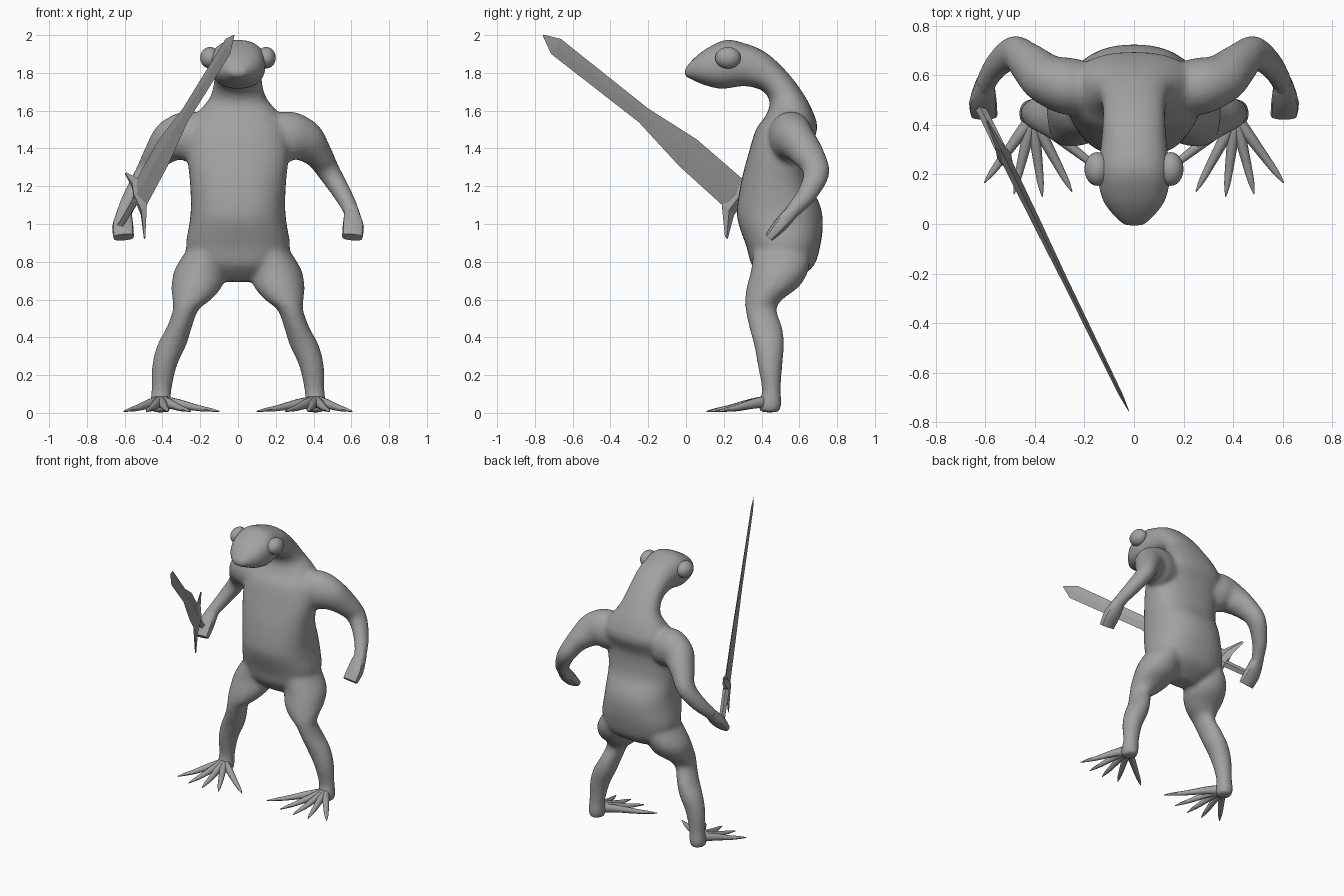
import bpy, bmesh, math
from mathutils import Vector as V

if "Cube" in bpy.data.objects:
    bpy.data.objects.remove(bpy.data.objects["Cube"])

skin = bpy.data.materials.new("plain_grey")
skin.diffuse_color = (0.36, 0.36, 0.36, 1)
skin.use_nodes = True
skin.node_tree.nodes["Principled BSDF"].inputs["Base Color"].default_value = skin.diffuse_color


def spline(rings, steps):
    """Catmull-Rom blend of rings, each ring = (centre, half axis u, half axis v)."""
    out = []
    for i in range(len(rings) - 1):
        p = [rings[max(0, min(len(rings) - 1, i + k))] for k in (-1, 0, 1, 2)]
        for s in range(steps):
            t = s / steps
            out.append([0.5 * (2 * b + (c - a) * t + (2 * a - 5 * b + 4 * c - d) * t * t
                               + (3 * b - a - 3 * c + d) * t ** 3) for a, b, c, d in zip(*p)])
    return out + [rings[-1]]


def loft(bm, rings, sides=24, power=1.0, steps=4):
    """Skin a closed tube over the rings; power < 1 makes sections boxier."""
    def sp(c):
        return math.copysign(abs(c) ** power, c)
    loops = []
    for c, u, v in (spline(rings, steps) if steps > 1 else rings):
        ang = [2 * math.pi * k / sides for k in range(sides)]
        loops.append([bm.verts.new(c + u * sp(round(math.cos(a), 6)) + v * sp(round(math.sin(a), 6))) for a in ang])
    for a, b in zip(loops, loops[1:]):
        for k in range(sides):
            n = (k + 1) % sides
            bm.faces.new((a[k], a[n], b[n], b[k]))
    bm.faces.new(loops[0][::-1])
    bm.faces.new(loops[-1])


def tube(points, mirror=1):
    """Rings square to a path of (x, y, z, radius across, radius deep)."""
    pts = [V((p[0] * mirror, p[1], p[2])) for p in points]
    rings = []
    for i, p in enumerate(points):
        t = (pts[min(i + 1, len(pts) - 1)] - pts[max(i - 1, 0)]).normalized()
        side = V((0, 1, 0)).cross(t)
        if side.length < 0.5:
            side = V((0, 0, 1)).cross(t)
        side.normalize()
        rings.append((pts[i], side * p[3], t.cross(side) * p[4]))
    return rings


def finish(name, bm, smooth=True):
    bmesh.ops.recalc_face_normals(bm, faces=bm.faces)
    mesh = bpy.data.meshes.new(name)
    bm.to_mesh(mesh)
    bm.free()
    mesh.materials.append(skin)
    ob = bpy.data.objects.new(name, mesh)
    bpy.context.collection.objects.link(ob)
    if smooth:
        bpy.ops.object.select_all(action='DESELECT')
        ob.select_set(True)
        bpy.context.view_layer.objects.active = ob
        bpy.ops.object.shade_smooth_by_angle(angle=math.radians(40))
    return ob


# torso, neck and head: front y, z / back y, z / half width
trunk = [(.43, .70, .55, .69, .10), (.35, .78, .67, .77, .24), (.32, .88, .71, .88, .275),
         (.278, 1.0, .725, 1.0, .258), (.27, 1.08, .71, 1.1, .25), (.293, 1.23, .655, 1.22, .255),
         (.33, 1.37, .65, 1.38, .27), (.37, 1.5, .695, 1.5, .265), (.42, 1.57, .67, 1.6, .215),
         (.443, 1.63, .615, 1.7, .15), (.43, 1.68, .53, 1.81, .128), (.385, 1.715, .42, 1.91, .127),
         (.30, 1.73, .31, 1.957, .135), (.19, 1.715, .21, 1.975, .147), (.10, 1.735, .11, 1.93, .13),
         (.04, 1.76, .045, 1.88, .09), (-.01, 1.785, -.005, 1.825, .04)]
body = bmesh.new()
rings = []
for fy, fz, by, bz, w in trunk:
    a, b = V((0, fy, fz)), V((0, by, bz))
    rings.append(((a + b) / 2, V((w, 0, 0)), (b - a) / 2))
loft(body, rings, 32, 0.85)

# legs: z / x centre / half width / front y / back y
leg = [(.88, .15, .11, .36, .66), (.76, .20, .135, .345, .65), (.67, .218, .134, .322, .60),
       (.60, .245, .103, .312, .51), (.545, .277, .068, .315, .48), (.45, .312, .067, .335, .51),
       (.36, .35, .077, .36, .52), (.25, .389, .066, .38, .51), (.12, .405, .053, .402, .502),
       (.05, .41, .056, .385, .507), (.003, .41, .047, .39, .495)]
# arms: x, y, z, radius across, radius deep
arm = [(.18, .54, 1.46, .125, .11), (.28, .56, 1.46, .135, .115), (.36, .59, 1.435, .11, .10),
       (.43, .65, 1.36, .075, .085), (.485, .69, 1.27, .06, .07), (.55, .645, 1.165, .05, .055),
       (.595, .575, 1.08, .043, .042), (.605, .53, 1.03, .045, .035)]
for m in (-1, 1):
    loft(body, [(V((x * m, (f + b) / 2, z)), V((w, 0, 0)), V((0, (b - f) / 2, 0)))
                for z, x, w, f, b in leg])
    loft(body, tube(arm, m))
ob = finish("body", body)
rem = ob.modifiers.new("merge_limbs", 'REMESH')
rem.mode, rem.voxel_size, rem.use_smooth_shade = 'VOXEL', 0.013, True
sm = ob.modifiers.new("soften_joins", 'SMOOTH')
sm.factor, sm.iterations = 0.5, 9

# eyes, hands and feet on both sides
hand = [(.60, .575, 1.08, .036, .032), (.605, .535, 1.035, .046, .038),
        (.61, .49, .985, .056, .036), (.605, .44, .93, .054, .025)]
toes = [(.10, .19), (.25, .13), (.37, .11), (.485, .12), (.605, .165)]
for m, tag in ((-1, "right"), (1, "left")):
    bm = bmesh.new()
    bmesh.ops.create_uvsphere(bm, u_segments=24, v_segments=16, radius=1)
    for v in bm.verts:
        v.co = V((.148 * m + v.co.x * .052, .222 + v.co.y * .068, 1.88 + v.co.z * .057))
    finish(tag + "_eye", bm)

    bm = bmesh.new()
    loft(bm, tube(hand, m), 12, 0.7, 2)
    finish(tag + "_hand", bm)

    bm = bmesh.new()
    heel = V((.41 * m, .43, .06))
    for x, y in toes:
        tip = V((x * m, y, .01))
        d = (tip - heel).normalized()
        side = V((0, 0, 1)).cross(d).normalized()
        rows = [(0, .06, .028, .034), (.3, .048, .023, .026), (.65, .025, .017, .016),
                (.85, .016, .012, .010), (1, .008, .002, .003)]
        loft(bm, [(heel.lerp(tip, t) * 1 + V((0, 0, z - heel.lerp(tip, t).z)),
                   side * w, V((0, 0, h))) for t, z, w, h in rows], 10, 1, 3)
    finish(tag + "_foot", bm)

# sword: s runs from the tip to the pommel, v across the blade
flat = V((-.44, .90, 0))
along = flat * .805 - V((0, 0, .593))
across = flat * .593 + V((0, 0, .805))
thin = along.cross(across).normalized()
tip = V((-.02, -.757, 2.0))


def blade_part(name, rows, lengthwise=True):
    bm = bmesh.new()
    rings = []
    for s, lo, hi, th in rows:
        if lengthwise:
            c, u = tip + along * s + across * (lo + hi) / 2, across * (hi - lo) / 2
        else:
            c, u = tip + across * s + along * (lo + hi) / 2, along * (hi - lo) / 2
        rings.append((c, u, thin * th))
    loft(bm, rings, 4, 1, 1)
    finish(name, bm, False)


blade_part("sword_blade", [(0, -.003, .003, .001), (.097, -.052, .046, .008), (.728, -.037, .054, .012),
                           (1.055, -.083, .092, .017), (1.395, -.10, .083, .02), (1.47, -.05, .05, .02)])
blade_part("sword_guard", [(-.225, 1.495, 1.515, .004), (-.10, 1.38, 1.47, .015), (0, 1.37, 1.48, .03),
                           (.083, 1.39, 1.47, .015), (.185, 1.475, 1.495, .004)], False)
blade_part("sword_grip", [(1.45, -.025, .025, .022), (1.68, -.022, .022, .02), (1.715, -.034, .034, .03)])
